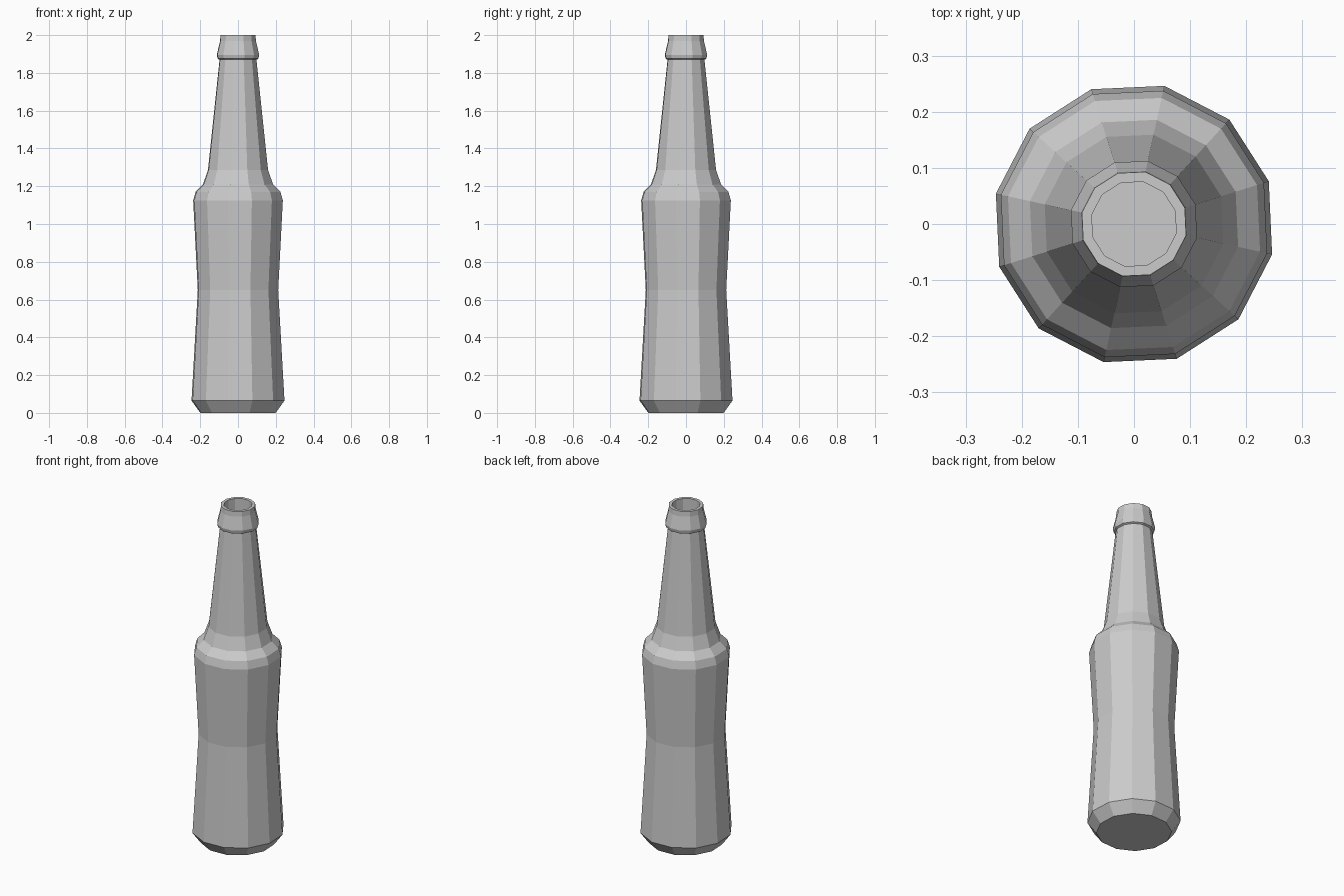
import bpy, bmesh, math

if "Cube" in bpy.data.objects:
    bpy.data.objects.remove(bpy.data.objects["Cube"])

SIDES = 12
PHASE = math.radians(17.6)

# (radius, height) from the base, up the outside, then down into the mouth
PROFILE = [
    (0.204, 0.0), (0.252, 0.065),                 # base bevel
    (0.218, 0.65), (0.243, 1.125),                # waisted body
    (0.230, 1.17), (0.190, 1.21), (0.163, 1.285), # shoulder
    (0.100, 1.87), (0.110, 1.875), (0.115, 1.895),# neck and lip underside
    (0.097, 1.97), (0.095, 2.0),                  # lip
    (0.077, 2.0), (0.077, 1.85),                  # mouth recess
]


def lathe(name, profile):
    bm = bmesh.new()
    rings = []
    for r, z in profile:
        rings.append([bm.verts.new((r * math.cos(PHASE + math.tau * i / SIDES),
                                    r * math.sin(PHASE + math.tau * i / SIDES), z))
                      for i in range(SIDES)])
    for low, high in zip(rings, rings[1:]):
        for i in range(SIDES):
            j = (i + 1) % SIDES
            bm.faces.new((low[i], low[j], high[j], high[i]))
    # closed base and mouth floor
    bm.faces.new(rings[0][::-1])
    bm.faces.new(rings[-1])
    mesh = bpy.data.meshes.new(name)
    bm.to_mesh(mesh)
    bm.free()
    obj = bpy.data.objects.new(name, mesh)
    bpy.context.collection.objects.link(obj)
    return obj


lathe("bottle", PROFILE)
